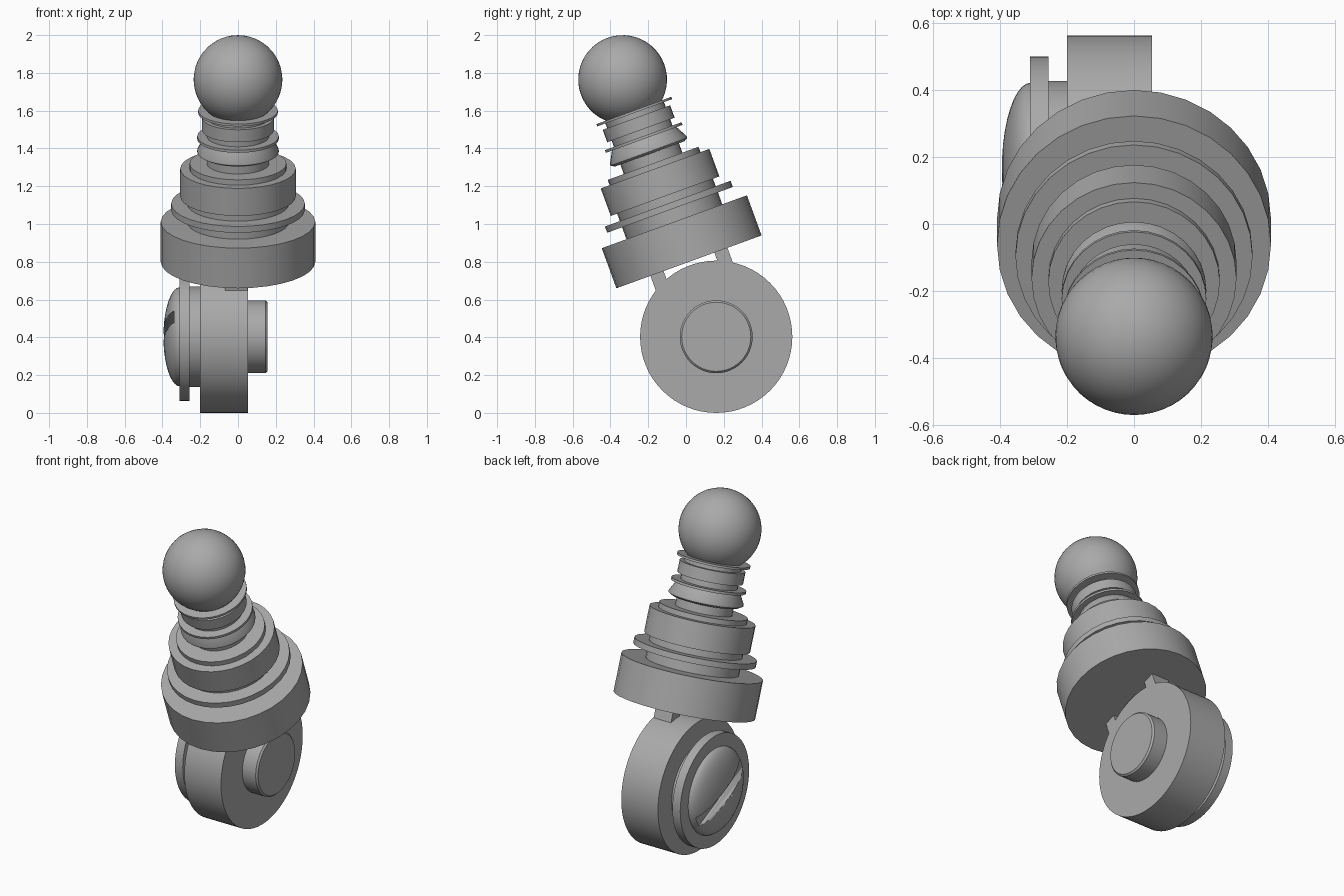
import bpy, bmesh, math
from mathutils import Matrix, Vector

cube = bpy.data.objects.get("Cube")
if cube:
    bpy.data.objects.remove(cube, do_unlink=True)

grey = bpy.data.materials.new("plain grey")
grey.use_nodes = True
colour = (0.4, 0.4, 0.4, 1)
grey.diffuse_color = colour
grey.node_tree.nodes["Principled BSDF"].inputs["Base Color"].default_value = colour

# Both axes start at the hub: one leans forward, one runs sideways
HUB = Matrix.Translation((0, 0.16, 0.403))
TILT = HUB @ Matrix.Rotation(math.radians(20), 4, 'X')
AXLE = HUB @ Matrix.Rotation(math.radians(90), 4, 'Y')


def finish(name, bm, frame):
    bmesh.ops.recalc_face_normals(bm, faces=bm.faces)
    mesh = bpy.data.meshes.new(name)
    bm.to_mesh(mesh)
    bm.free()
    obj = bpy.data.objects.new(name, mesh)
    bpy.context.collection.objects.link(obj)
    mesh.materials.append(grey)
    obj.matrix_world = frame
    bpy.ops.object.select_all(action='DESELECT')
    obj.select_set(True)
    bpy.context.view_layer.objects.active = obj
    bpy.ops.object.shade_smooth_by_angle(angle=math.radians(30))
    return obj


def lathe(name, profile, frame, sides=32):
    """Spin (radius, height) points around the local z axis."""
    bm = bmesh.new()
    points = [(0, profile[0][1])] + profile + [(0, profile[-1][1])]
    verts = [bm.verts.new((r, 0, h)) for r, h in points]
    edges = [bm.edges.new(pair) for pair in zip(verts, verts[1:])]
    bmesh.ops.spin(bm, geom=verts + edges, axis=(0, 0, 1), cent=(0, 0, 0),
                   angle=math.tau, steps=sides)
    bmesh.ops.remove_doubles(bm, verts=bm.verts, dist=0.0001)
    bmesh.ops.dissolve_degenerate(bm, edges=bm.edges, dist=0.0001)
    return finish(name, bm, frame)


def disc(name, radius, low, high, frame=TILT, sides=32):
    return lathe(name, [(radius, low), (radius, high)], frame, sides)


def box(name, size, centre, frame):
    bm = bmesh.new()
    bmesh.ops.create_cube(bm, size=1)
    bmesh.ops.scale(bm, vec=size, verts=bm.verts)
    bmesh.ops.translate(bm, vec=Vector(centre), verts=bm.verts)
    return finish(name, bm, frame)


# Hub wheel, side washers and end plug
disc("hub_wheel", 0.403, -0.2, 0.053, AXLE, 64)
disc("inner_washer", 0.267, -0.256, -0.19, AXLE, 48)
disc("outer_washer", 0.34, -0.31, -0.256, AXLE, 48)
lathe("end_plug", [(0.193, 0.04), (0.193, 0.145), (0.183, 0.155)], AXLE, 48)

# Domed screw head with a diagonal slot
dome = [(0.262 * math.cos(a), -0.308 - 0.087 * math.sin(a))
        for a in (i * math.pi / 20 for i in range(10))]
head = lathe("screw_head", [(0.262, -0.3)] + dome + [(0, -0.395)], AXLE, 48)
slot = box("slot_cutter", (0.1, 0.7, 0.07), (-0.39, 0, 0),
           HUB @ Matrix.Rotation(math.radians(-26), 4, 'X'))
slot.hide_render = True
slot.hide_viewport = True
cut = head.modifiers.new("slot", 'BOOLEAN')
cut.operation = 'DIFFERENCE'
cut.solver = 'EXACT'
cut.object = slot

# Two lugs joining the wheel to the base drum
for side, label in ((-1, "front"), (1, "back")):
    box(label + "_lug", (0.12, 0.074, 0.18), (-0.01, side * 0.18, 0.34), TILT)

# Leaning stack of drums and rings
disc("base_drum", 0.409, 0.422, 0.648)
disc("base_neck", 0.27, 0.64, 0.8)
disc("flange", 0.354, 0.715, 0.75)
disc("middle_drum", 0.306, 0.792, 0.947)
disc("drum_cap", 0.256, 0.94, 0.977)
disc("stem", 0.165, 0.97, 1.27)
lathe("tapered_collar", [(0.195, 1.03), (0.216, 1.042), (0.216, 1.052), (0.182, 1.115)], TILT)
disc("lower_ring", 0.216, 1.115, 1.13)
disc("grip_band", 0.19, 1.165, 1.235)
disc("upper_ring", 0.211, 1.262, 1.275)

# Ball knob
bm = bmesh.new()
bmesh.ops.create_uvsphere(bm, u_segments=48, v_segments=24, radius=0.235)
finish("ball_knob", bm, TILT @ Matrix.Translation((0, 0, 1.449)))
